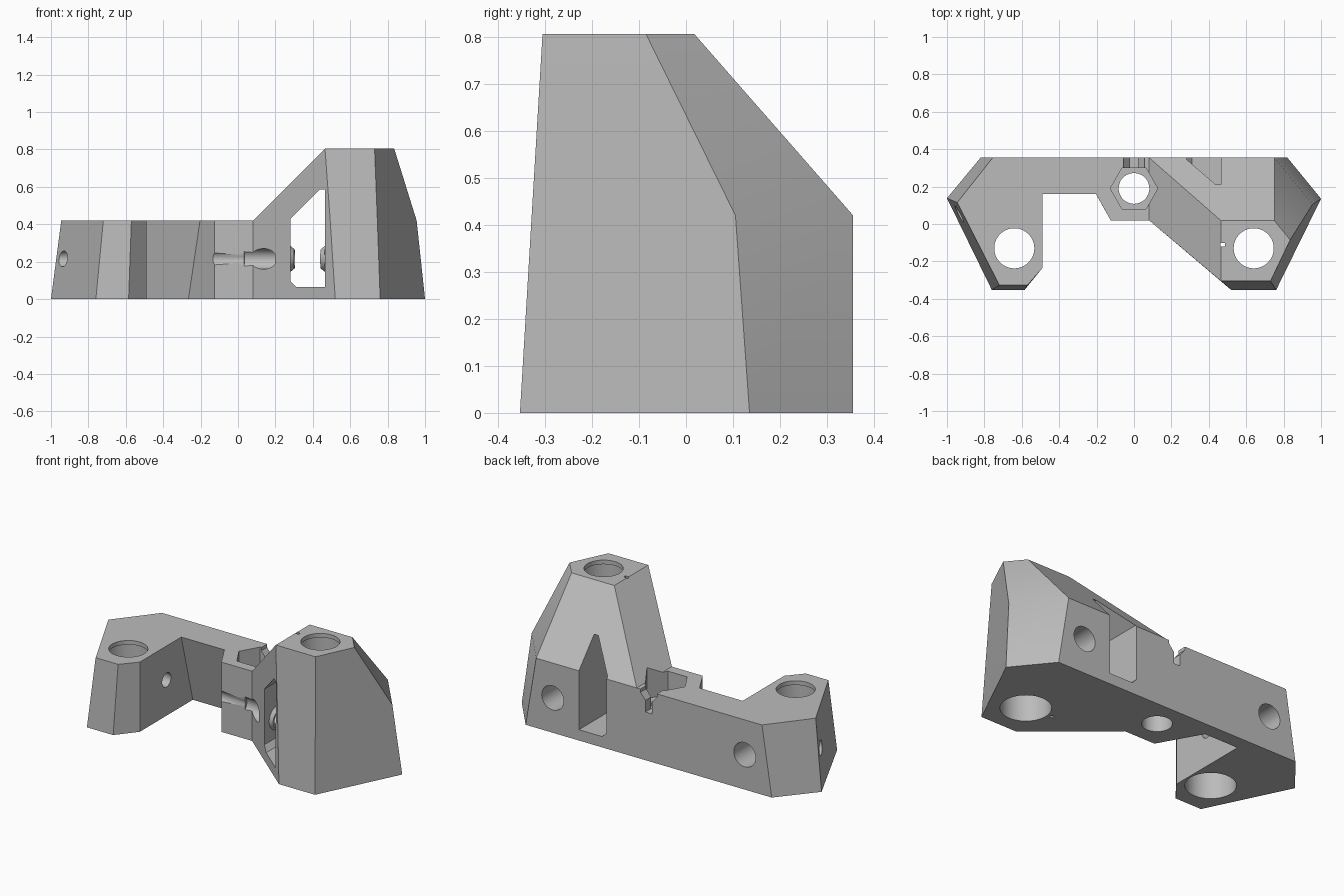
import bpy, bmesh, math
from mathutils import Vector

cube = bpy.data.objects.get("Cube")
if cube:
    bpy.data.objects.remove(cube, do_unlink=True)

grey = bpy.data.materials.new("plain_grey")
grey.use_nodes = True
COLOUR = (0.5, 0.5, 0.5, 1)
grey.diffuse_color = COLOUR
grey.node_tree.nodes["Principled BSDF"].inputs["Base Color"].default_value = COLOUR


def finish(name, bm):
    bmesh.ops.recalc_face_normals(bm, faces=bm.faces)
    mesh = bpy.data.meshes.new(name)
    bm.to_mesh(mesh)
    bm.free()
    mesh.materials.append(grey)
    obj = bpy.data.objects.new(name, mesh)
    bpy.context.collection.objects.link(obj)
    return obj


def rod(start, end, r1, r2=None, sides=48, turn=0):
    """Cylinder, cone or prism between two points."""
    start, end = Vector(start), Vector(end)
    axis = end - start
    bm = bmesh.new()
    bmesh.ops.create_cone(bm, cap_ends=True, segments=sides, radius1=r1,
                          radius2=r1 if r2 is None else r2, depth=axis.length)
    bmesh.ops.rotate(bm, verts=bm.verts, cent=(0, 0, 0),
                     matrix=Vector((0, 0, 1)).rotation_difference(axis).to_matrix()
                     @ Vector((1, 0)).to_3d().to_track_quat('X', 'Z').to_matrix().Rotation(turn, 3, 'Z'))
    bmesh.ops.translate(bm, verts=bm.verts, vec=(start + end) / 2)
    return finish("helper", bm)


def slab(profile, y0, y1):
    """Front-view outline extruded along y."""
    bm = bmesh.new()
    near = [bm.verts.new((x, y0, z)) for x, z in profile]
    far = [bm.verts.new((x, y1, z)) for x, z in profile]
    bm.faces.new(near)
    bm.faces.new(far)
    for i in range(len(near)):
        j = (i + 1) % len(near)
        bm.faces.new((near[i], near[j], far[j], far[i]))
    return finish("helper", bm)


def combine(target, helper, operation='DIFFERENCE'):
    helper.hide_render = True
    mod = target.modifiers.new("cut", 'BOOLEAN')
    mod.operation, mod.solver, mod.object = operation, 'EXACT', helper
    bpy.context.view_layer.objects.active = target
    bpy.ops.object.modifier_apply(modifier=mod.name)
    bpy.data.objects.remove(helper, do_unlink=True)


# Body: footprint lofted to shoulder height, then the tall tower on the left end
SHOULDER, TOP, BACK = 0.42, 0.805, 0.355
foot = [(-.82, BACK), (-1, .138), (-.76, -.353), (-.585, -.353), (-.49, -.235),
        (-.49, .27), (-.265, .27), (-.125, .02), (.08, .02), (.52, -.353),
        (.76, -.353), (1, .135), (.82, BACK), (.08, BACK)]
shoulder = foot[:]
for i, p in {0: (-.755, BACK), 1: (-.945, .115), 2: (-.72, -.327), 3: (-.57, -.327),
             5: (-.49, .16), 6: (-.203, .16), 9: (.493, -.328), 10: (.745, -.328),
             11: (.955, .105), 12: (.75, BACK)}.items():
    shoulder[i] = p
crown = [(.465, -.305), (.73, -.305), (.835, -.085), (.75, .018), (.465, .018)]

bm = bmesh.new()
low = [bm.verts.new((x, y, 0)) for x, y in foot]
mid = [bm.verts.new((x, y, SHOULDER)) for x, y in shoulder]
high = [bm.verts.new((x, y, TOP)) for x, y in crown]
bm.faces.new(low)
for i in range(len(low)):
    j = (i + 1) % len(low)
    bm.faces.new((low[i], low[j], mid[j], mid[i]))
bm.faces.new(mid[:9] + [mid[13]])
for i in range(4):
    bm.faces.new((mid[9 + i], mid[10 + i], high[i + 1], high[i]))
bm.faces.new((mid[8], mid[9], high[0]))
bm.faces.new((mid[13], mid[8], high[0], high[4]))
bm.faces.new(high)
body = finish("bracket_body", bm)

# Window through the tower flank, with two bearing bosses facing each other
combine(body, slab([(.28, .095), (.31, .065), (.465, .065), (.465, .585),
                    (.437, .585), (.28, .43)], -1, 1))


def bore_point(x):
    return (x, .02 - .075 * (x + .49), .215)


for x0, x1 in ((.26, .302), (.485, .443)):
    combine(body, rod(bore_point(x0), bore_point(x1), .085, .052), 'UNION')

# Tube sockets, open below with a narrower lip at the top, and a port at the back
for x, top in ((-.64, SHOULDER), (.64, TOP)):
    combine(body, rod((x, -.13, -.1), (x, -.13, top - .025), .137, sides=64))
    combine(body, rod((x, -.13, top - .1), (x, -.13, top + .1), .107, sides=64))
    combine(body, rod((x, -.13, .21), (x, .5, .21), .073))

# Slightly skewed cross bore
combine(body, rod(bore_point(-1.1), bore_point(.1), .042))
combine(body, rod(bore_point(.03), bore_point(.2), .055))
combine(body, rod(bore_point(.15), bore_point(.6), .04))

# Central screw hole, hexagonal nut pocket and funnel notch behind it
combine(body, rod((0, .19, -.1), (0, .19, .6), .082))
combine(body, rod((0, .19, .28), (0, .19, .6), .127, sides=6, turn=math.pi / 6))
combine(body, slab([(-.022, .29), (.022, .29), (.022, .36), (.055, .4), (.055, .5),
                    (-.055, .5), (-.055, .4), (-.022, .36)], .2, .5))

# Small vertical wire slot beside the tall socket
combine(body, slab([(.462, -.1), (.487, -.1), (.487, .9), (.462, .9)], -.12, -.102))

body.select_set(True)
bpy.context.view_layer.objects.active = body
bpy.ops.object.shade_smooth_by_angle(angle=math.radians(25))
